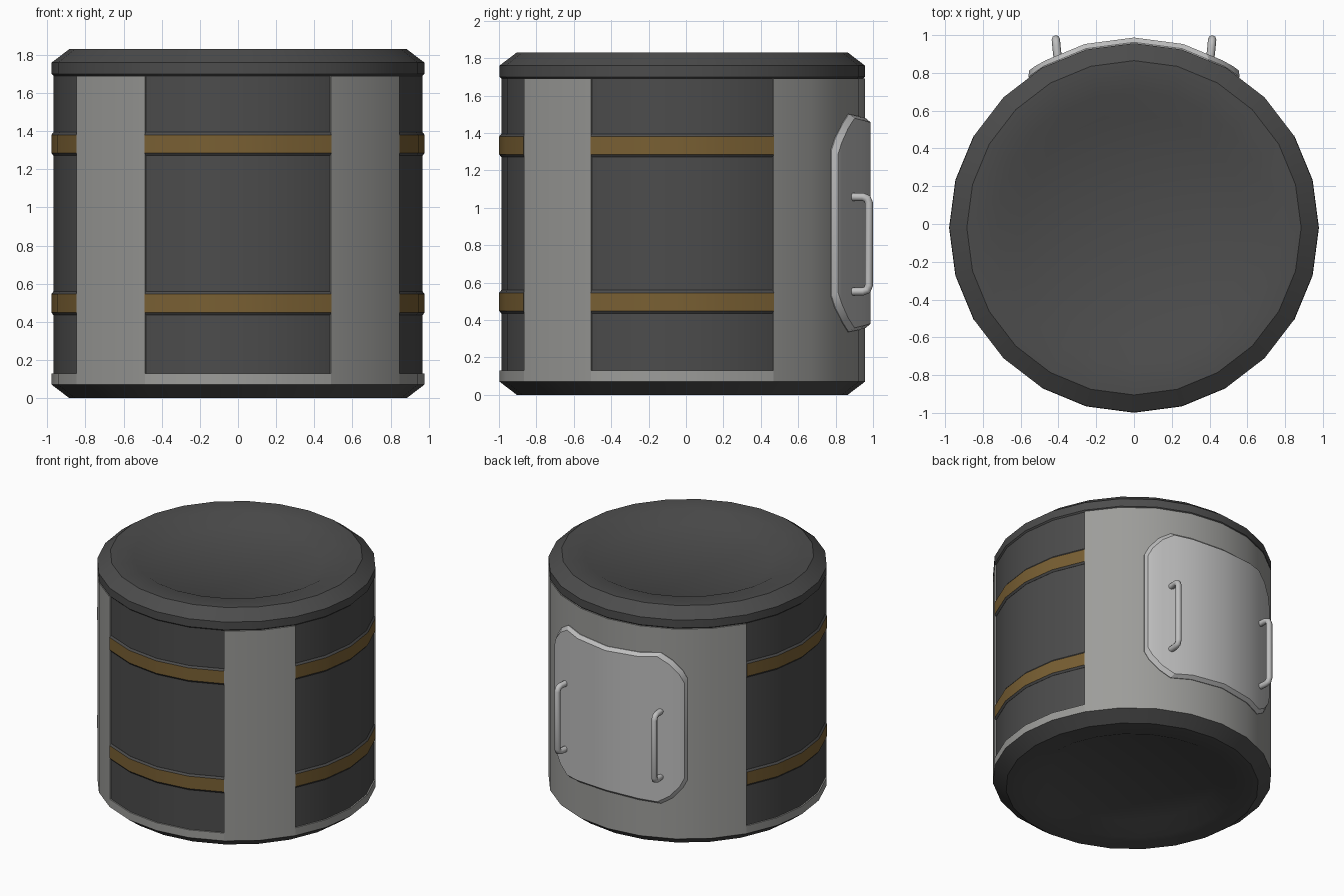
import bpy, bmesh, math
from mathutils import Vector

if "Cube" in bpy.data.objects:
    bpy.data.objects.remove(bpy.data.objects["Cube"])

CY = -0.02          # drum axis is slightly forward so the handles fit
STEP = 15           # 24-sided drum
DISH = 0.065        # depth of the recess in lid and base


def mat(name, rgb):
    m = bpy.data.materials.new(name)
    m.diffuse_color = (*rgb, 1)
    m.use_nodes = True
    m.node_tree.nodes["Principled BSDF"].inputs["Base Color"].default_value = m.diffuse_color
    return m


CAP = mat("cap charcoal", (0.072, 0.072, 0.072))
PANEL = mat("panel charcoal", (0.072, 0.072, 0.072))
SHELL = mat("shell grey", (0.335, 0.335, 0.322))
DOOR = mat("door grey", (0.52, 0.52, 0.52))
GOLD = mat("band ochre", (0.19, 0.115, 0.033))


def polar(r, deg, z):
    a = math.radians(deg)
    return Vector((r * math.cos(a), CY + r * math.sin(a), z))


def finish(name, bm, mats, sharp=30):
    bmesh.ops.remove_doubles(bm, verts=bm.verts, dist=1e-5)
    bmesh.ops.recalc_face_normals(bm, faces=bm.faces)
    me = bpy.data.meshes.new(name)
    bm.to_mesh(me)
    bm.free()
    ob = bpy.data.objects.new(name, me)
    for m in mats:
        me.materials.append(m)
    bpy.context.collection.objects.link(ob)
    bpy.ops.object.select_all(action='DESELECT')
    bpy.context.view_layer.objects.active = ob
    ob.select_set(True)
    bpy.ops.object.shade_smooth_by_angle(angle=math.radians(sharp))
    return ob


def lathe(name, profile, mats):
    """Full turn of an open profile that starts and ends on the axis."""
    bm = bmesh.new()
    rings = [[bm.verts.new(polar(r, d, z)) for r, z in profile] for d in range(0, 360, STEP)]
    for i in range(len(rings)):
        a, b = rings[i - 1], rings[i]
        for j in range(len(profile) - 1):
            bm.faces.new((a[j], b[j], b[j + 1], a[j + 1]))
    return finish(name, bm, mats)


def arc(name, a0, a1, profile, mats, accent=None):
    """Solid part-turn of a closed profile; segment 'accent' gets material 1."""
    bm = bmesh.new()
    rings = [[bm.verts.new(polar(r, d, z)) for r, z in profile] for d in range(a0, a1 + 1, STEP)]
    n = len(profile)
    for a, b in zip(rings, rings[1:]):
        for j in range(n):
            k = (j + 1) % n
            f = bm.faces.new((a[j], b[j], b[k], a[k]))
            f.material_index = 1 if j == accent else 0
    bm.faces.new(rings[0])
    bm.faces.new(rings[-1])
    return finish(name, bm, mats)


# Lid and base, both chamfered with a round recess
dish = [(0, DISH), (0.60, DISH), (0.725, 0.004), (0.885, 0.0)]
lathe("lid", [(r, 1.83 - d) for r, d in dish] +
      [(0.977, 1.76), (0.977, 1.70), (0.967, 1.69), (0, 1.69)], [CAP])
lathe("base", dish + [(0.977, 0.07), (0.9, 0.08), (0, 0.08)], [CAP])

# Dark inner drum seen between the light shell pieces
lathe("inner_drum", [(0, 0.08), (0.967, 0.08), (0.967, 1.69), (0, 1.69)], [PANEL])

# Light shell: two front columns and the wide back
for name, a0, a1 in (("right_column", 300, 330), ("left_column", 210, 240), ("back_shell", 30, 150)):
    arc(name, a0, a1, [(0.93, 0.07), (0.977, 0.07), (0.977, 1.69), (0.93, 1.69)], [SHELL])

# Each panel bay gets a light sill and two ochre bands
for side, a0 in (("right", -30), ("front", 240), ("left", 150)):
    arc(side + "_sill", a0, a0 + 60,
        [(0.93, 0.07), (0.977, 0.07), (0.977, 0.13), (0.93, 0.13)], [SHELL])
    for level, z in (("lower", 0.497), ("upper", 1.333)):
        arc(f"{side}_{level}_band", a0, a0 + 60,
            [(0.93, z - 0.062), (0.968, z - 0.062), (0.979, z - 0.048),
             (0.979, z + 0.048), (0.968, z + 0.062), (0.93, z + 0.062)], [PANEL, GOLD], accent=2)


# Back door follows the drum facets: columns of (angle from centre, half height)
def facet(r, a):
    return r * math.cos(math.radians(7.5)) / math.cos(math.radians(abs(a) % STEP - 7.5))


half = [(0, 0.56), (15, 0.57), (24, 0.582), (29, 0.53), (33, 0.455), (35, 0.39)]
cols = [(-a, h) for a, h in half[:0:-1]] + half
ZC = 0.918
bm = bmesh.new()
loops = []
for r, inset, dz in ((0.955, 0, 0), (0.982, 0, 0), (1.007, 1.3, 0.022)):
    top, bot = [], []
    for a, h in cols:
        b = a - math.copysign(inset, a) if abs(a) > 15 else a
        top.append(bm.verts.new(polar(facet(r, b), 90 + b, ZC + h - dz)))
        bot.append(bm.verts.new(polar(facet(r, b), 90 + b, ZC - h + dz)))
    loops.append((top, bot))
for (t0, b0), (t1, b1) in zip(loops, loops[1:]):
    l0, l1 = t0 + b0[::-1], t1 + b1[::-1]
    for i in range(len(l0)):
        bm.faces.new((l0[i - 1], l0[i], l1[i], l1[i - 1]))
for top, bot in (loops[0], loops[-1]):
    for i in range(len(cols) - 1):
        bm.faces.new((top[i], top[i + 1], bot[i + 1], bot[i]))
finish("back_door", bm, [DOOR], sharp=22)

# Two bent-rod handles on the door
for name, s in (("door_handle_a", 1), ("door_handle_b", -1)):
    cu = bpy.data.curves.new(name, 'CURVE')
    cu.dimensions = '3D'
    cu.bevel_depth = 0.022
    cu.bevel_resolution = 2
    cu.use_fill_caps = True
    sp = cu.splines.new('POLY')
    lo = [(0.403, 0.87, 0.552), (0.411, 0.945, 0.552), (0.413, 0.969, 0.561), (0.414, 0.978, 0.585)]
    path = lo + [(x, y, 1.61 - z) for x, y, z in lo[::-1]]
    sp.points.add(len(path) - 1)
    for p, (x, y, z) in zip(sp.points, path):
        p.co = (s * x, y, z, 1)
    sp.use_smooth = True
    cu.materials.append(DOOR)
    bpy.context.collection.objects.link(bpy.data.objects.new(name, cu))
